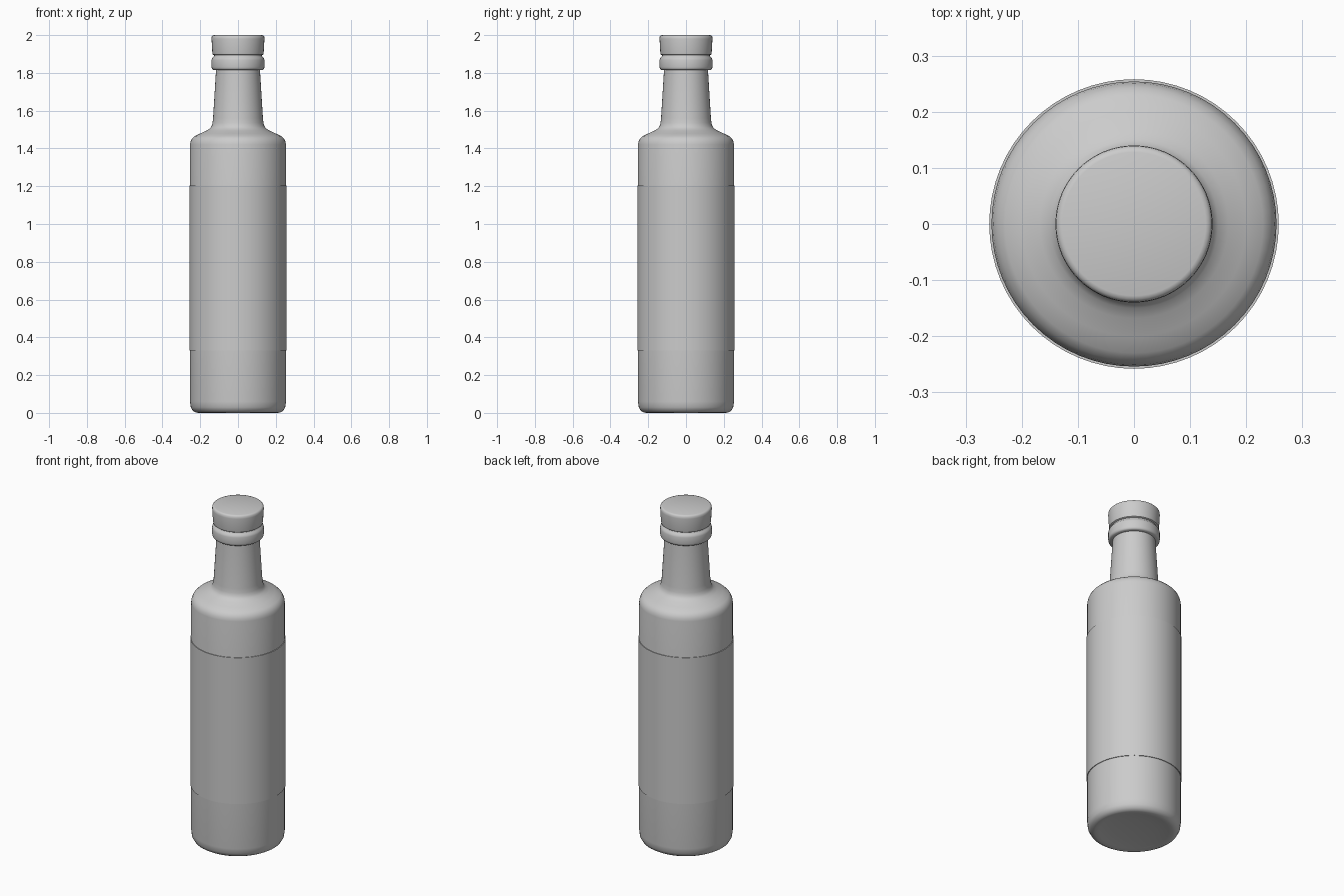
import bpy
import bmesh
import math

cube = bpy.data.objects.get("Cube")
if cube:
    bpy.data.objects.remove(cube, do_unlink=True)

SEGMENTS = 64

grey = bpy.data.materials.new("plain_grey")
grey.use_nodes = True
grey.diffuse_color = (0.6, 0.6, 0.6, 1)
grey.node_tree.nodes["Principled BSDF"].inputs["Base Color"].default_value = (0.6, 0.6, 0.6, 1)


def lathe(name, profile):
    """Spin a (radius, height) profile around the z axis."""
    bm = bmesh.new()
    verts = [bm.verts.new((r, 0, z)) for r, z in profile]
    edges = [bm.edges.new(pair) for pair in zip(verts, verts[1:])]
    bmesh.ops.spin(bm, geom=verts + edges, cent=(0, 0, 0), axis=(0, 0, 1),
                   angle=math.tau, steps=SEGMENTS, use_duplicate=False)
    bmesh.ops.remove_doubles(bm, verts=bm.verts, dist=0.0001)
    bmesh.ops.recalc_face_normals(bm, faces=bm.faces)
    mesh = bpy.data.meshes.new(name)
    bm.to_mesh(mesh)
    bm.free()
    mesh.materials.append(grey)
    obj = bpy.data.objects.new(name, mesh)
    bpy.context.collection.objects.link(obj)
    bpy.ops.object.select_all(action='DESELECT')
    obj.select_set(True)
    bpy.context.view_layer.objects.active = obj
    bpy.ops.object.shade_smooth_by_angle(angle=math.radians(40))
    return obj


# Bottle: shallow punt, rounded foot, straight wall, shoulder and tapered neck
lathe("bottle", [
    (0, 0.015), (0.12, 0.012), (0.19, 0.004), (0.21, 0), (0.225, 0.003),
    (0.24, 0.012), (0.25, 0.03), (0.254, 0.06),
    (0.254, 1.42), (0.251, 1.437), (0.243, 1.453), (0.23, 1.465),
    (0.2, 1.479), (0.168, 1.494), (0.15, 1.505), (0.14, 1.517),
    (0.135, 1.535), (0.132, 1.56), (0.116, 1.82), (0.115, 1.86), (0, 1.86),
])

# Label: thin sleeve wrapped around the body
lathe("label", [(0.253, 0.33), (0.258, 0.33), (0.258, 1.205), (0.253, 1.205)])

# Cap collar: rounded ring below the groove
lathe("cap_collar", [
    (0.112, 1.816), (0.132, 1.816), (0.138, 1.821), (0.14, 1.83),
    (0.14, 1.868), (0.137, 1.878), (0.13, 1.885), (0.126, 1.89),
    (0.126, 1.897), (0, 1.897),
])

# Cap top: slightly flared drum with a softened rim
lathe("cap_top", [
    (0, 1.894), (0.128, 1.894), (0.134, 1.898), (0.136, 1.908),
    (0.14, 1.98), (0.139, 1.992), (0.134, 1.998), (0.128, 2), (0, 2),
])
